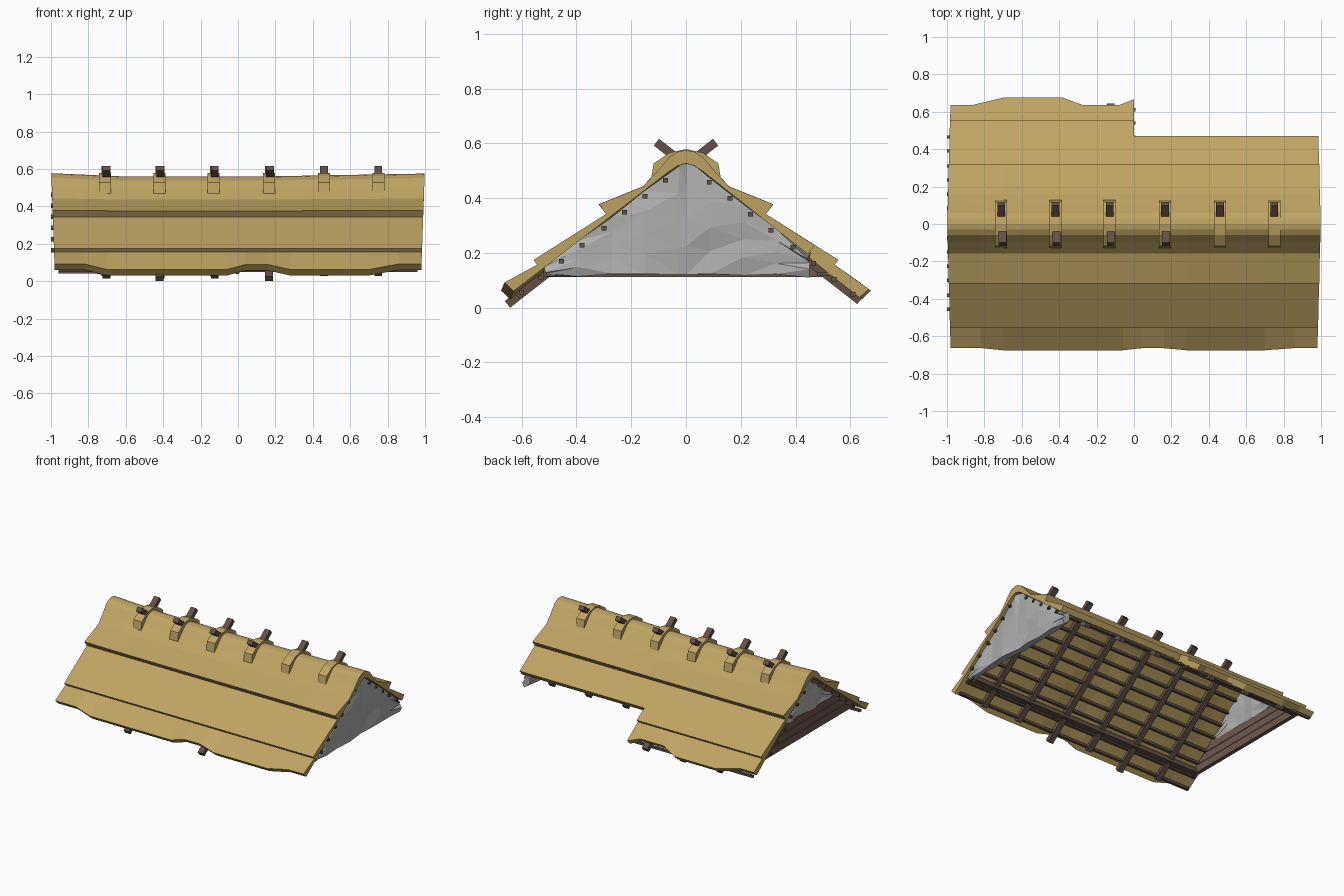
import bpy, bmesh, random

if "Cube" in bpy.data.objects:
    bpy.data.objects.remove(bpy.data.objects["Cube"])
random.seed(4)

def material(name, rgb):
    m = bpy.data.materials.new(name)
    m.diffuse_color = (*rgb, 1)
    m.use_nodes = True
    m.node_tree.nodes["Principled BSDF"].inputs["Base Color"].default_value = m.diffuse_color
    return m

THATCH = material("straw thatch", (0.52, 0.37, 0.125))
WOOD = material("dark wood", (0.125, 0.08, 0.06))
PLANK = material("brown planks", (0.16, 0.10, 0.078))
GREY = material("grey plaster", (0.43, 0.43, 0.43))

def finish(name, bm, mat):
    bmesh.ops.recalc_face_normals(bm, faces=bm.faces[:])
    me = bpy.data.meshes.new(name)
    bm.to_mesh(me)
    bm.free()
    me.materials.append(mat)
    ob = bpy.data.objects.new(name, me)
    bpy.context.collection.objects.link(ob)
    return ob

def prism(name, poly, x0, x1, mat):
    """Extrude a (y, z) polygon along x."""
    bm = bmesh.new()
    a = [bm.verts.new((x0, y, z)) for y, z in poly]
    b = [bm.verts.new((x1, y, z)) for y, z in poly]
    n = len(poly)
    bm.faces.new(a)
    bm.faces.new(b[::-1])
    for i in range(n):
        bm.faces.new((a[i], a[(i + 1) % n], b[(i + 1) % n], b[i]))
    return finish(name, bm, mat)

def box(name, x0, x1, y, z, w, h, mat):
    return prism(name, [(y - w/2, z - h/2), (y + w/2, z - h/2),
                        (y + w/2, z + h/2), (y - w/2, z + h/2)], x0, x1, mat)

def interp(table, x):
    for (xa, va), (xb, vb) in zip(table, table[1:]):
        if x <= xb:
            return va + (vb - va) * max(0, x - xa) / (xb - xa)
    return table[-1][1]

# --- thatch: stepped half profile swept along x with a sagging ridge and wavy eave
SAG = [(-1, 0.0), (-0.6, -0.018), (0.1, -0.018), (1, -0.002)]
TOP = [(0, .577), (.03, .571), (.06, .553), (.10, .505), (.157, .443), (.318, .378), (.292, .342)]
FULL = TOP + [(.557, .174), (.543, .157), (.675, .062), (.642, .03), (.06, .50), (.03, .52), (0, .528)]
CUT = TOP + [(.47, .228), (.445, .195), (.06, .50), (.03, .52), (0, .528)]
FRONT_WAVE = [(-1, 1), (-.82, 1), (-.7, 0), (-.06, 0), (.04, .9), (.16, .9), (.28, 0), (.7, 0), (.86, 1), (1, 1)]
BACK_WAVE = [(-1, 1), (-.87, 1), (-.7, 0), (-.38, 0), (-.27, 1), (-.08, 1), (0, .2)]

def thatch(name, prof, sign, stations, wave, pull):
    bm = bmesh.new()
    rings = []
    for x in stations:
        s, g = interp(wave, x), interp(SAG, x)
        ring = []
        for y, z in prof:
            if y > .6:
                y, z = y - pull * s, z + .03 * s
            z2 = z + g * max(0, (z - .35) / .23)
            x2 = x * (.978 + .02 * z / .57) if abs(x) == 1 else x
            ring.append(bm.verts.new((x2, sign * y, z2)))
        rings.append(ring)
    for a, b in zip(rings, rings[1:]):
        for i in range(len(prof) - 1):
            bm.faces.new((a[i], a[i + 1], b[i + 1], b[i]))
    bm.faces.new(rings[0])
    bm.faces.new(rings[-1])
    return finish(name, bm, THATCH)

thatch("front_thatch", FULL, -1, sorted({p[0] for p in FRONT_WAVE + SAG}), FRONT_WAVE, .012)
thatch("back_thatch_long", FULL, 1, sorted({p[0] for p in BACK_WAVE} | {-.6}), BACK_WAVE, .04)
thatch("back_thatch_short", CUT, 1, [0, .1, 1], BACK_WAVE, 0)

# --- rafters crossing at the ridge
SLOPE = .779
def slope_z(y):
    return .52 - SLOPE * y

def rafter(name, x, sign, y_top, y_low):
    n = (.0095, .0122)
    pts = [(y_top, slope_z(y_top)), (y_low, slope_z(y_low))]
    quad = [(pts[0][0] + n[0], pts[0][1] + n[1]), (pts[1][0] + n[0], pts[1][1] + n[1]),
            (pts[1][0] - n[0], pts[1][1] - n[1]), (pts[0][0] - n[0], pts[0][1] - n[1])]
    prism(name, [(sign * y, z) for y, z in quad], x - .021, x + .021, WOOD)

RAFTER_X = [-.71, -.42, -.13, .165, .46, .75]
for i, x in enumerate(RAFTER_X):
    rafter("front_rafter", x, -1, -.108, .652 if i in (1, 3) else .615)
    rafter("back_rafter", x + .006, 1, -.108 if i < 4 else 0, .635 if i < 3 else .44)

# --- straw saddles over the ridge at each rafter pair
HALF = [(.128, .468), (.118, .527), (.06, .566)]
SADDLE = [(-y, z) for y, z in HALF] + [(0, .579)] + HALF[::-1] + [(0, .53)]
for x in RAFTER_X:
    prism("ridge_saddle", SADDLE, x - .032, x + .032, THATCH)

# --- battens running along the roof under the thatch
for y in (.075, .15, .225, .30, .38, .455, .53, .60):
    z = slope_z(y) + .004
    box("front_batten", -1 if y < .5 else -.96, .985 if y < .5 else .96, -y, z, .018, .016, WOOD)
    box("back_batten", -1 if y < .5 else -.96, .985 if y < .4 else .008, y + .01, z - .008, .018, .016, WOOD)

# --- wall plates
box("front_wall_plate", -.95, .96, -.497, .128, .045, .03, WOOD)
box("back_wall_plate", -.95, .0, .505, .122, .05, .012, WOOD)

# --- gable sheets: crumpled grey panels
def gable(name, x, y0, y1, zb, thick):
    bm = bmesh.new()
    cols, rows = 8, 4
    ys = sorted([y0 + (y1 - y0) * i / cols for i in range(cols + 1)] + [0])
    ys = [y for i, y in enumerate(ys) if i == 0 or y - ys[i - 1] > 1e-4]
    grid = []
    for y in ys:
        zt = max(zb + .005, .54 - SLOPE * abs(y))
        grid.append([bm.verts.new((x + random.uniform(-.011, .011), y, zb + (zt - zb) * r / rows))
                     for r in range(rows + 1)])
    for a, b in zip(grid, grid[1:]):
        for r in range(rows):
            bm.faces.new((a[r], b[r], b[r + 1], a[r + 1]))
    bmesh.ops.triangulate(bm, faces=bm.faces[:])
    ob = finish(name, bm, GREY)
    mod = ob.modifiers.new("thickness", "SOLIDIFY")
    mod.thickness, mod.offset = thick, 0

gable("right_gable_sheet", .95, -.51, .45, .122, .045)
gable("left_gable_sheet", -.935, -.345, .345, .27, .02)

# --- left gable: horizontal planks in the lower part
for i in range(3):
    z0, z1 = .112 + .055 * i, .164 + .055 * i
    w0, w1 = (.535 - z0) / SLOPE, (.535 - z1) / SLOPE
    xo = -.935 + random.uniform(-.004, .004)
    prism("gable_plank", [(-w0, z0), (w0, z0), (w1, z1), (-w1, z1)], xo - .014, xo + .014, PLANK)
